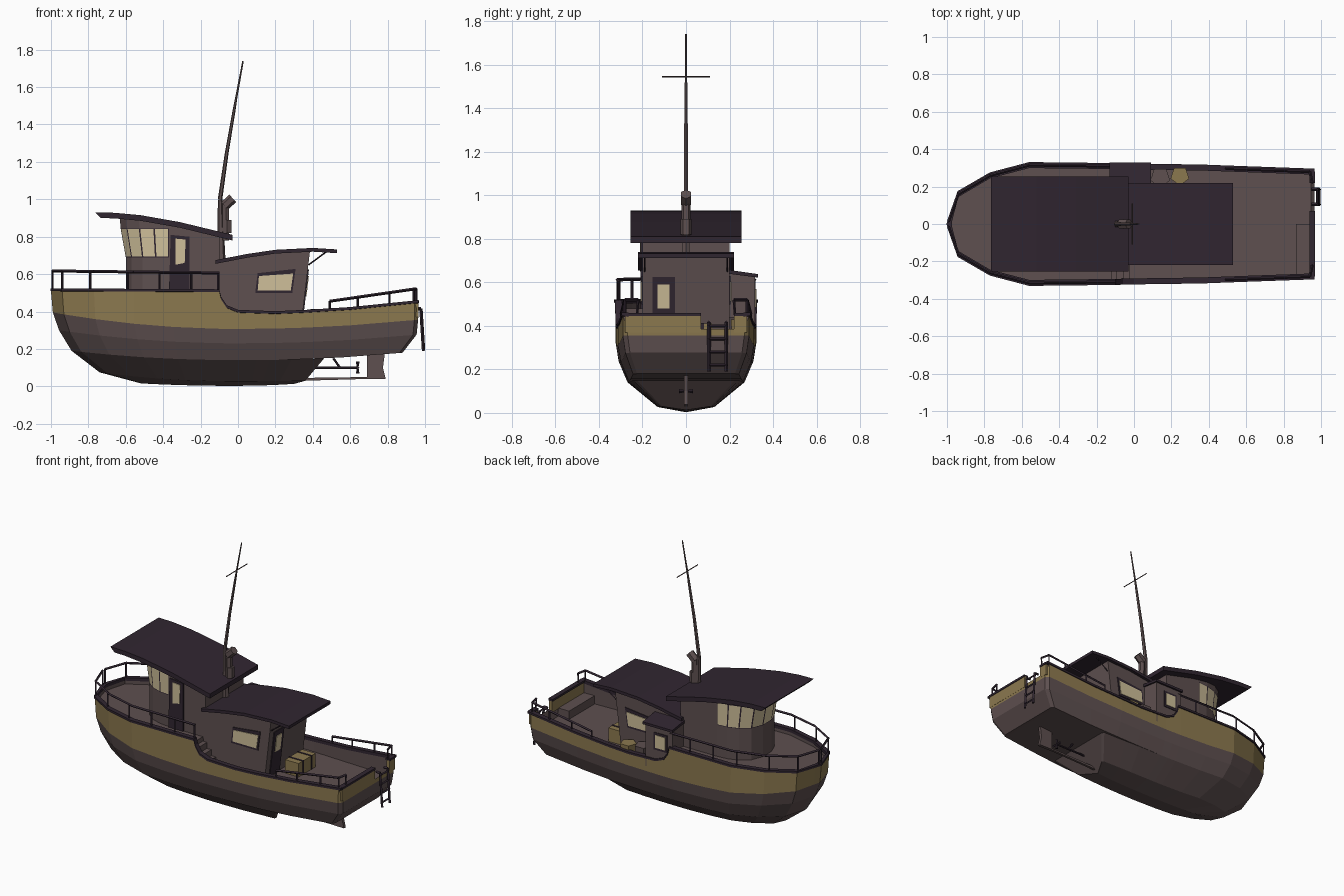
import bpy, bmesh, math
from mathutils import Vector, Matrix

if "Cube" in bpy.data.objects:
    bpy.data.objects.remove(bpy.data.objects["Cube"])


def mat(name, c):
    m = bpy.data.materials.new(name)
    m.diffuse_color = (*c, 1)
    m.use_nodes = True
    m.node_tree.nodes["Principled BSDF"].inputs["Base Color"].default_value = m.diffuse_color
    return m


BROWN = mat("weathered_brown", (0.112, 0.08, 0.08))
TAN = mat("ochre_band", (0.26, 0.19, 0.078))
DARK = mat("dark_plum", (0.03, 0.019, 0.03))
GLASS = mat("pale_window", (0.62, 0.52, 0.32))


def finish(name, bm, *mats):
    bmesh.ops.remove_doubles(bm, verts=bm.verts, dist=0.0003)
    bmesh.ops.recalc_face_normals(bm, faces=bm.faces)
    me = bpy.data.meshes.new(name)
    bm.to_mesh(me)
    bm.free()
    for m in mats:
        me.materials.append(m)
    ob = bpy.data.objects.new(name, me)
    bpy.context.collection.objects.link(ob)
    return ob


def loft(rings, seg_mat=lambda j: 0, caps=(True, True)):
    """Closed rings joined one after another."""
    bm = bmesh.new()
    vs = [[bm.verts.new(p) for p in r] for r in rings]
    n = len(rings[0])
    for a, b in zip(vs, vs[1:]):
        for j in range(n):
            f = bm.faces.new((a[j], a[(j + 1) % n], b[(j + 1) % n], b[j]))
            f.material_index = seg_mat(j)
    for on, r in zip(caps, (vs[0], vs[-1])):
        if on:
            bm.faces.new(r)
    return bm, vs


def prism(name, prof, y0, y1, m):
    """x-z profile pushed from y0 to y1."""
    return finish(name, loft([[(x, y, z) for x, z in prof] for y in (y0, y1)])[0], m)


def box(name, x0, x1, y0, y1, z0, z1, m):
    return prism(name, [(x0, z0), (x1, z0), (x1, z1), (x0, z1)], y0, y1, m)


def rods(name, segs, m, sides=6):
    bm = bmesh.new()
    for p, q, r1, r2 in segs:
        p, q = Vector(p), Vector(q)
        d = q - p
        M = Matrix.Translation((p + q) / 2) @ d.to_track_quat('Z', 'Y').to_matrix().to_4x4()
        bmesh.ops.create_cone(bm, cap_ends=True, segments=sides, radius1=r1, radius2=r2,
                              depth=d.length, matrix=M)
    return finish(name, bm, m)


def path(pts, r):
    return [(a, b, r, r) for a, b in zip(pts, pts[1:])]


def lerp(tab, x):
    for (a, u), (b, v) in zip(tab, tab[1:]):
        if x <= b:
            return u + (v - u) * max(0, x - a) / (b - a)
    return tab[-1][1]


# ---- hull lines
WIDTH = [(-1, 0), (-.94, .17), (-.77, .27), (-.56, .325), (-.12, .32), (0, .317),
         (.36, .312), (.945, .29), (.965, .268)]
SHEER = [(-1, .51), (-.1, .505), (-.09, .465), (-.06, .42), (0, .395), (.2, .388),
         (.36, .395), (.6, .41), (.945, .447)]
XS = [-1, -.985, -.94, -.77, -.56, -.35, -.12, -.1, -.09, -.06, 0, .2, .36, .6, .945, .965]


def row(x, wf, bow, stern, zs, join=.36):
    """One hull line: width factor, end x at bow and stern, z at bow/mid/stern."""
    X = x
    if x < -.12:
        X = -.12 + (x + .12) * (bow + .12) / -.88
    elif x > join:
        X = join + (x - join) * (stern - join) / (.965 - join)
    z = zs[1] + ((zs[0] if x < 0 else zs[2]) - zs[1]) * x * x
    return X, lerp(WIDTH, x) * wf, z


rings = []
for x in XS:
    for deck in {-.12: (.48, .32), .945: (.32,), .965: (.385,)}.get(x, (.48 if x < -.12 else .32,)):
        w, top = lerp(WIDTH, x), lerp(SHEER, x)
        if x == .965:
            top = .385
        wi, xi = max(0, w - .022), max(x, -.975)
        half = [row(x, .84, -.89, .88, (.19, .14, .183)), row(x, .96, -.957, .955, (.3, .23, .28)),
                row(x, 1, -.99, .963, (.395, .307, .36)), (x, w, top), (xi, wi, top), (xi, wi, deck)]
        rings.append(half + [(a, -b, c) for a, b, c in reversed(half)])
bm, vs = loft(rings, lambda j: 1 if j in (2, 8) else 0, (False, False))
for k in range(5):                                   # transom, strip by strip
    e = vs[-1]
    f = bm.faces.new((e[k], e[k + 1], e[10 - k], e[11 - k]))
    f.material_index = 1 if k == 2 else 0
finish("hull", bm, BROWN, TAN)

# underbody
rings = []
for x in XS:
    half = [row(x, .84, -.89, .46, (.19, .14, .15), 0), row(x, .41, -.74, .36, (.075, .027, .03), 0),
            row(x, 0, -.52, .3, (.016, .003, .014), 0)]
    rings.append(half + [(a, -b, c) for a, b, c in reversed(half[:2])])
finish("underbody", loft(rings)[0], BROWN)

# gunwale caps and raised transom
for s in (1, -1):
    rings = []
    for x in XS[:-1]:
        w, z = lerp(WIDTH, x), lerp(SHEER, x)
        o, i = (w + .006) * (w > 0), max(0, w - .026)
        xo, xi = (x - .003 if x < -.9 else x), max(x, -.972)
        if x == .945:
            xo = xi = .965
        rings.append([(xo, s * o, z), (xo, s * o, z + .014), (xi, s * i, z + .014), (xi, s * i, z - .006)])
    finish("gunwale_cap", loft(rings)[0], DARK)
for y0, y1 in ((-.28, .07), (.22, .28)):
    box("transom_bulwark", .943, .965, y0, y1, .37, .448, TAN)
    box("transom_cap", .937, .969, y0, y1, .446, .46, DARK)
box("stern_bench", .865, .945, -.27, 0, .31, .375, BROWN)
for i in range(3):
    box("side_step", -.13, -.09 + .033 * i, -.3, -.19, .31, .45 - .04 * i, BROWN)

# ---- wheelhouse with wraparound windows
ROOF = [(-.765, .93), (-.66, .928), (-.52, .915), (-.31, .878), (-.03, .81)]
half = [(-.1, .2), (-.37, .2), (-.44, .193), (-.51, .17), (-.57, .122), (-.6, .045)]
plan = half + [(x, -y) for x, y in reversed(half)]
rings = []
for z, k in ((.47, 1), (.69, 1), (.845, 1.12), (None, 1.14)):
    r = []
    for x, y in plan:
        X = -.37 + (x + .37) * k if x < -.37 else x
        t = lerp(ROOF, X) - .02
        r.append((X, y, t if z is None else min(z, t - .01)))
    rings.append(r)
bm, vs = loft(rings)
panes = [f for f in bm.faces if len(f.verts) == 4 and all(v.co.x < -.369 for v in f.verts)
         and .7 < f.calc_center_median().z < .83]
bmesh.ops.recalc_face_normals(bm, faces=bm.faces)
for f in panes:
    f.material_index = 1
res = bmesh.ops.inset_individual(bm, faces=panes, thickness=.006)
for f in res["faces"]:
    f.material_index = 2
for f in panes:
    f.material_index = 1
finish("wheelhouse", bm, BROWN, GLASS, DARK)
prism("wheelhouse_roof", ROOF + [(x + (.03 if x < -.7 else 0), z - .03) for x, z in reversed(ROOF)],
      -.255, .255, DARK)
prism("wheelhouse_door", [(-.37, .48), (-.26, .48), (-.26, .8), (-.36, .81)], -.208, -.199, DARK)
prism("wheelhouse_door_window", [(-.335, .65), (-.285, .66), (-.28, .785), (-.335, .79)], -.212, -.207, GLASS)

# ---- aft cabin
TOP = [(-.12, .675), (.05, .708), (.2, .73), (.4, .74), (.53, .732)]
prism("cabin", [(-.115, .31), (.336, .31), (.385, .725), (.2, .715), (.05, .695), (-.115, .66)], -.2, .2, BROWN)
prism("cabin_roof", TOP + [(x, z - .02) for x, z in reversed(TOP)], -.22, .22, DARK)
for s in (1, -1):
    prism("cabin_window_frame", [(.092, .498), (.29, .498), (.308, .628), (.105, .605)], s * .199, s * .205, DARK)
    prism("cabin_window", [(.105, .512), (.282, .512), (.295, .603), (.112, .59)], s * .204, s * .209, GLASS)


def aft_plate(name, y0, y1, z0, z1, d, m):
    fx = lambda z: .336 + .118 * (z - .31)
    prism(name, [(fx(z0) - .002, z0), (fx(z0) + d, z0), (fx(z1) + d, z1), (fx(z1) - .002, z1)], y0, y1, m)


aft_plate("cabin_door", -.155, -.05, .32, .625, .006, DARK)
aft_plate("cabin_door_window", -.13, -.075, .48, .59, .01, GLASS)
rods("roof_brackets", [((.378, y, .65), (.48, y, .725), .004, .004) for y in (-.19, .19)], DARK, 4)

# side locker
box("side_locker", -.12, .08, .18, .316, .34, .64, BROWN)
finish("locker_roof", loft([[(x, .19, .64), (x, .33, .622), (x, .33, .638), (x, .19, .658)]
                            for x in (-.13, .09)])[0], DARK)
box("locker_window_frame", -.085, .015, .315, .32, .47, .585, DARK)
box("locker_window", -.072, .002, .319, .324, .485, .57, GLASS)

# ---- mast and exhaust stack
MAST = [((-.088, 0, .66), .022), ((-.096, 0, 1.0), .012), ((-.06, 0, 1.25), .01),
        ((-.022, 0, 1.47), .008), ((-.01, 0, 1.54), .006), ((.027, 0, 1.74), .004)]
rods("mast", [(a, b, r, q) for (a, r), (b, q) in zip(MAST, MAST[1:])], BROWN)
rods("mast_crossarm", [((-.01, -.11, 1.545), (-.01, .11, 1.545), .004, .004)], BROWN, 4)
rods("exhaust_stack", [((-.065, 0, .78), (-.065, 0, .98), .021, .021),
                       ((-.072, 0, .965), (-.028, 0, 1.005), .027, .027),
                       ((-.058, 0, .82), (-.058, 0, .89), .026, .026)], BROWN)

# ---- railings
for s in (1, -1):
    edge = lambda x, z: (x, s * max(0, lerp(WIDTH, x) - .01), z)
    segs = path([edge(x, .617 - .012 * (x + 1)) for x in (-.992, -.94, -.77, -.56, -.35, -.1)], .008)
    for x in (-.992, -.94, -.79, -.59, -.42, -.25, -.105):
        segs.append((edge(x, .51), edge(x, .617 - .012 * (x + 1)), .006, .006))
    rods("bow_railing", segs, DARK, 4)
    top = [edge(.49, .455), edge(.94, .52), (.953, s * .22, .52)]
    segs = path(top, .008) + [((.953, s * .225, .45), top[2], .006, .006)]
    for x in (.49, .64, .81, .94):
        segs.append((edge(x, lerp(SHEER, x)), edge(x, .455 + (x - .49) * .144), .006, .006))
    rods("stern_railing", segs, DARK, 4)

# boarding ladder
segs = []
for y in (.105, .185):
    segs += path([(.95, y, .415), (.978, y, .415), (.992, y, .19)], .009)
for z in (.22, .28, .34, .4):
    segs.append(((.99 - (z - .22) * .06, .1, z), (.99 - (z - .22) * .06, .19, z), .007, .007))
rods("boarding_ladder", segs, DARK, 4)

# ---- deck cargo
box("crate", .39, .49, -.06, .12, .32, .41, TAN)
for y in (-.02, .07):
    box("crate_strap", .387, .493, y, y + .012, .32, .413, DARK)
rods("tubs", [((.14, .25, .32), (.14, .25, .44), .045, .055)], BROWN, 5)
rods("tub_ochre", [((.245, .258, .32), (.245, .258, .43), .045, .052)], TAN, 5)

# ---- running gear
prism("skeg", [(.28, .028), (.7, .04), (.7, .05), (.34, .045)], -.008, .008, BROWN)
prism("rudder", [(.69, .04), (.79, .038), (.775, .1), (.785, .175), (.69, .17)], -.01, .01, BROWN)
rods("propeller_shaft", [((.36, 0, .1), (.645, 0, .1), .007, .007),
                         ((.51, 0, .15), (.545, 0, .1), .006, .006)], DARK)
segs = []
for i in range(4):
    a = i * math.pi / 2
    segs.append(((.64, 0, .1), (.64, .032 * math.cos(a), .1 + .032 * math.sin(a)), .004, .01))
rods("propeller", segs, DARK, 4)
